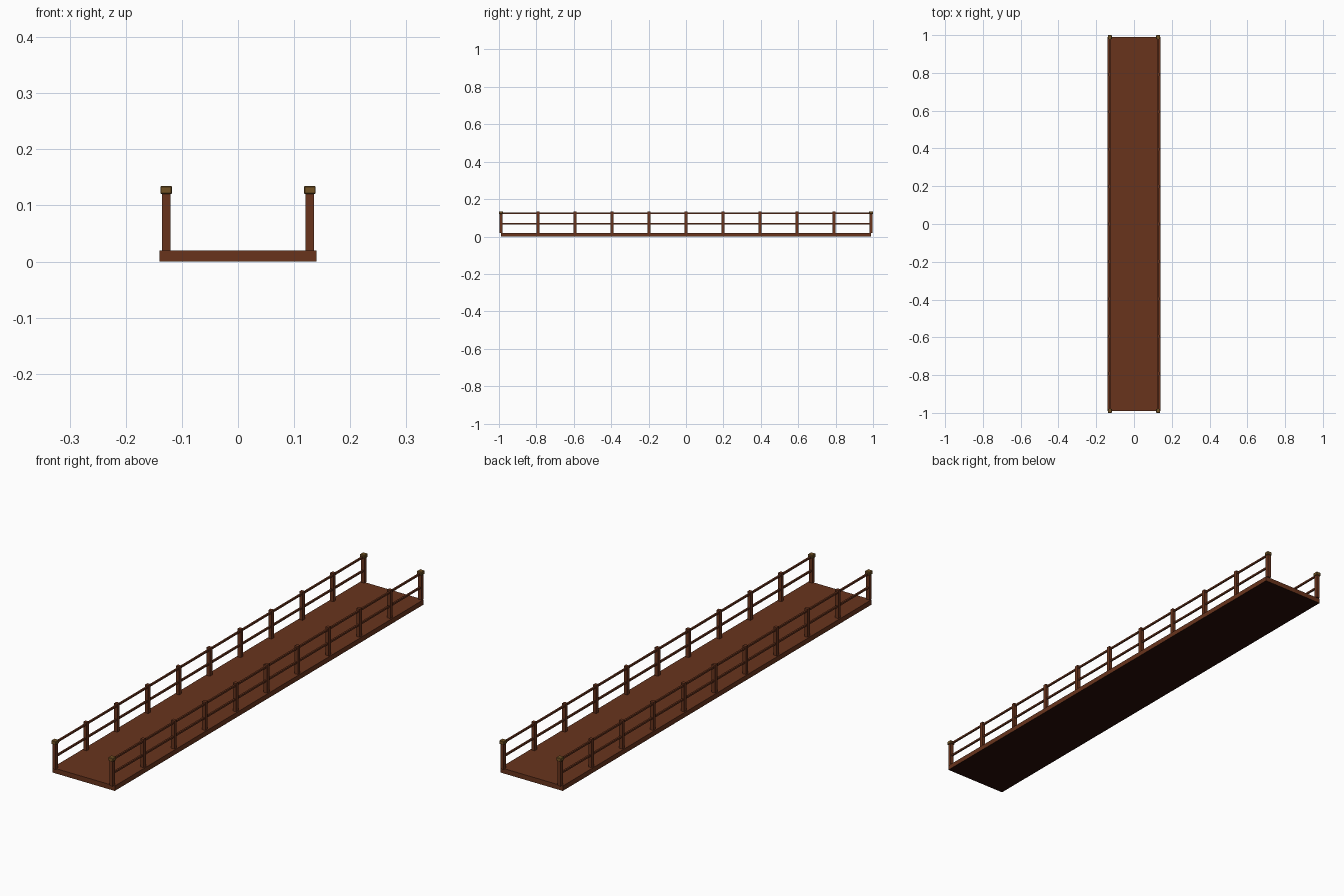
import bpy, bmesh
from mathutils import Matrix, Vector

if "Cube" in bpy.data.objects:
    bpy.data.objects.remove(bpy.data.objects["Cube"])


def material(name, rgb):
    m = bpy.data.materials.new(name)
    m.diffuse_color = (*rgb, 1)
    m.use_nodes = True
    m.node_tree.nodes["Principled BSDF"].inputs["Base Color"].default_value = m.diffuse_color
    return m


BROWN = material("reddish brown wood", (0.14, 0.034, 0.012))
OLIVE = material("olive brown cap", (0.17, 0.085, 0.018))
DARK = material("near black underside", (0.02, 0.004, 0.002))


def box(name, lo, hi, mat, bevel=0.0):
    lo, hi = Vector(lo), Vector(hi)
    bm = bmesh.new()
    bmesh.ops.create_cube(bm, size=1, matrix=Matrix.Translation((lo + hi) / 2)
                          @ Matrix.Diagonal((*(hi - lo), 1)))
    if bevel:
        bmesh.ops.bevel(bm, geom=bm.edges[:], offset=bevel, segments=1, affect='EDGES')
    mesh = bpy.data.meshes.new(name)
    bm.to_mesh(mesh)
    bm.free()
    mesh.materials.append(mat)
    ob = bpy.data.objects.new(name, mesh)
    bpy.context.collection.objects.link(ob)
    return ob


# Walkway slab with a dark underside
deck = box("deck", (-0.14, -0.99, 0), (0.14, 0.99, 0.02), BROWN)
deck.data.materials.append(DARK)
for f in deck.data.polygons:
    f.material_index = 1 if f.normal.z < -0.5 else 0

X, END, BAYS, HALF, CAP = 0.128, 0.9895, 10, 0.0073, 0.0105
for side, s in (("left", -1), ("right", 1)):
    x = s * X
    # Evenly spaced posts, the end ones carrying wider caps
    for i in range(BAYS + 1):
        y = -END + 2 * END * i / BAYS
        is_end = i in (0, BAYS)
        box(f"{side}_post_{i}", (x - HALF, y - HALF, 0.019),
            (x + HALF, y + HALF, 0.122 if is_end else 0.134), BROWN)
        if is_end:
            box(f"{side}_post_cap_{i}", (x - CAP, y - CAP, 0.1205),
                (x + CAP, y + CAP, 0.1345), OLIVE, 0.0015)
    # Two long rails
    for label, z in (("middle", 0.068), ("top", 0.124)):
        box(f"{side}_{label}_rail", (x - 0.0035, -END, z - 0.0035),
            (x + 0.0035, END, z + 0.0035), BROWN)
